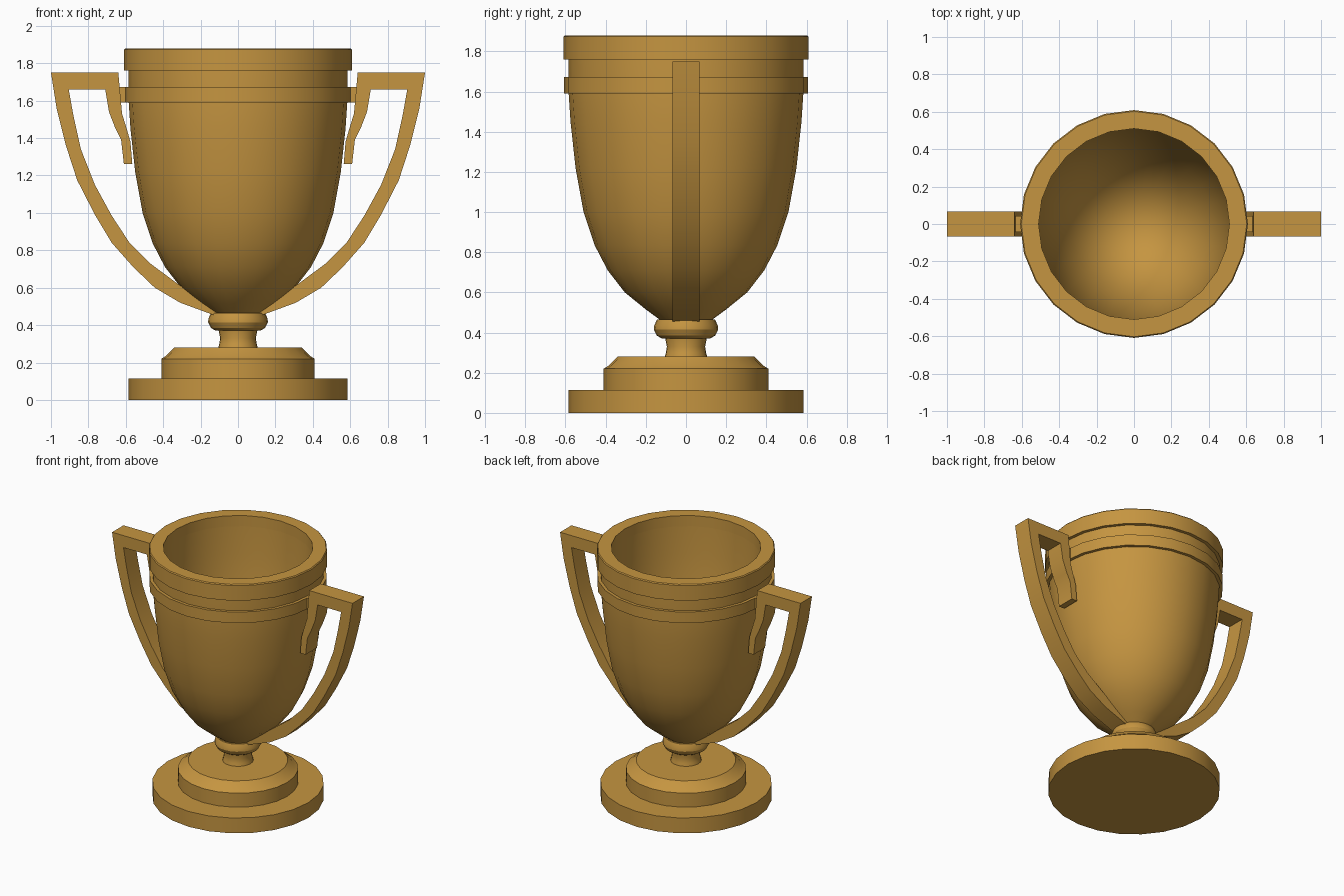
import bpy, bmesh, math
from mathutils import Vector

cube = bpy.data.objects.get("Cube")
if cube:
    bpy.data.objects.remove(cube)

SIDES = 24
gold = bpy.data.materials.new("warm_gold")
gold.use_nodes = True
colour = (0.56, 0.30, 0.052, 1)
gold.diffuse_color = colour
gold.node_tree.nodes["Principled BSDF"].inputs["Base Color"].default_value = colour


def finish(name, bm, angle=30):
    """Turn a bmesh into a gold object with sharp edges kept."""
    bmesh.ops.remove_doubles(bm, verts=bm.verts, dist=0.0005)
    bmesh.ops.recalc_face_normals(bm, faces=bm.faces)
    mesh = bpy.data.meshes.new(name)
    bm.to_mesh(mesh)
    bm.free()
    mesh.materials.append(gold)
    obj = bpy.data.objects.new(name, mesh)
    bpy.context.collection.objects.link(obj)
    bpy.ops.object.select_all(action='DESELECT')
    obj.select_set(True)
    bpy.context.view_layer.objects.active = obj
    bpy.ops.object.shade_smooth_by_angle(angle=math.radians(angle))
    return obj


def lathe(name, profile):
    """Revolve a list of (radius, height) points around z."""
    bm = bmesh.new()
    verts = [bm.verts.new((r, 0, z)) for r, z in profile]
    edges = [bm.edges.new(pair) for pair in zip(verts, verts[1:])]
    bmesh.ops.spin(bm, geom=verts + edges, cent=(0, 0, 0), axis=(0, 0, 1),
                   angle=math.tau, steps=SIDES, use_merge=True)
    return finish(name, bm)


def strip(name, pairs, side, half_width):
    """Solid ribbon in the xz plane, given as paired edge points."""
    bm = bmesh.new()
    rings = []
    for a, b in pairs:
        rings.append([bm.verts.new((side * x, y, z)) for (x, z), y in
                      ((a, -half_width), (a, half_width),
                       (b, half_width), (b, -half_width))])
    for r, s in zip(rings, rings[1:]):
        for i in range(4):
            j = (i + 1) % 4
            bm.faces.new((r[i], r[j], s[j], s[i]))
    bm.faces.new(rings[0])
    bm.faces.new(rings[-1])
    return finish(name, bm)


# Foot
lathe("base_plate", [(0, 0), (.585, 0), (.585, .115), (0, .115)])
lathe("base_step", [(0, .11), (.41, .11), (.41, .22), (.385, .235),
                    (.34, .28), (0, .28)])

# Stem and its rounded knop
lathe("stem", [(0, .27), (.108, .27), (.1, .3), (.095, .33), (.105, .38), (0, .38)])
lathe("knop", [(0, .37), (.12, .37), (.145, .385), (.16, .415),
               (.158, .435), (.145, .465), (0, .465)])

# Bowl, hollow with a thick wall
lathe("bowl", [(0, .46), (.125, .46), (.2, .515), (.305, .6), (.39, .71),
               (.455, .835), (.51, 1.0), (.55, 1.22), (.575, 1.45),
               (.585, 1.6), (.585, 1.8), (.51, 1.8), (.505, 1.6), (.49, 1.4),
               (.465, 1.2), (.42, 1.0), (.35, .83), (.26, .7), (.14, .61), (0, .58)])
lathe("rim", [(.51, 1.76), (.609, 1.76), (.609, 1.873), (.603, 1.88),
              (.51, 1.88), (.51, 1.76)])
lathe("band", [(.57, 1.59), (.607, 1.59), (.607, 1.673), (.57, 1.673), (.57, 1.59)])

# Handles: short clip against the bowl, top bar, then a long sweep to the knop
handle_path = [
    ((.565, 1.26), (.61, 1.26)), ((.575, 1.38), (.625, 1.39)),
    ((.592, 1.44), (.655, 1.45)), ((.62, 1.53), (.69, 1.54)),
    ((.64, 1.75), (.71, 1.66)), ((1.0, 1.75), (.905, 1.66)),
    ((.97, 1.56), (.88, 1.52)), ((.92, 1.36), (.84, 1.34)),
    ((.86, 1.175), (.765, 1.15)), ((.765, .99), (.675, .985)),
    ((.675, .84), (.58, .84)), ((.56, .71), (.47, .73)),
    ((.445, .6), (.335, .63)), ((.31, .52), (.2, .535)),
    ((.12, .45), (.11, .48)),
]
lug_path = [((.58, 1.59), (.58, 1.673)), ((.65, 1.59), (.65, 1.673))]
for label, side in (("left", 1), ("right", -1)):
    strip(label + "_handle", handle_path, side, .068)
    strip(label + "_handle_lug", lug_path, side, .042)
